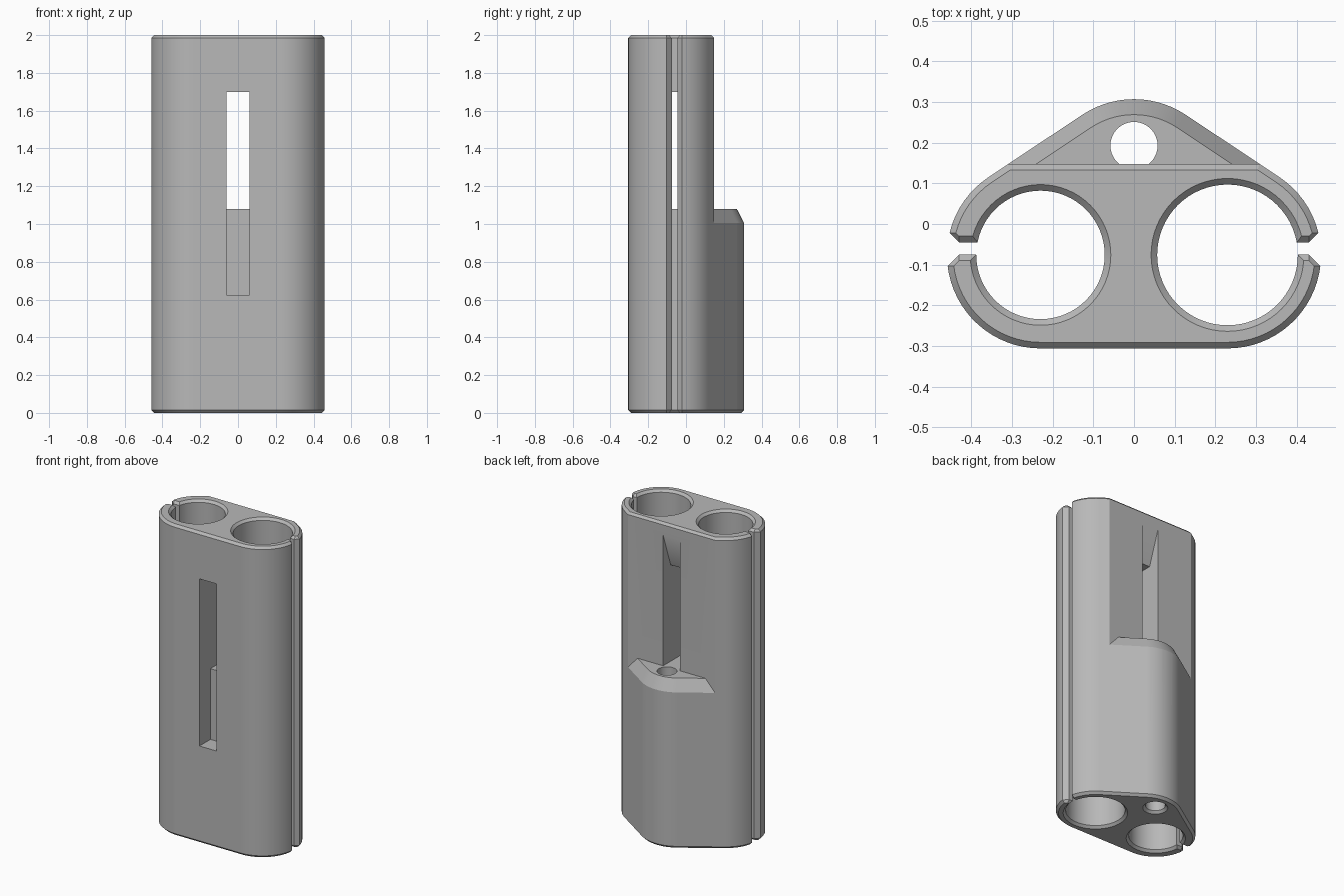
import bpy, bmesh
from math import sin, cos, pi, atan2

cube = bpy.data.objects.get("Cube")
if cube:
    bpy.data.objects.remove(cube)

HEIGHT, CHAMFER, R = 2.0, 0.015, 0.23
SIDE_X, SIDE_Y, BACK_Y = 0.23, -0.076, 0.077   # centres of the rounded corners
BACK_FLAT, LEDGE = 0.147, 1.08


def loft(name, rings):
    """Closed solid through rings of equal point count, listed bottom to top."""
    bm = bmesh.new()
    loops = [[bm.verts.new(p) for p in ring] for ring in rings]
    bm.faces.new(loops[0][::-1])
    bm.faces.new(loops[-1])
    n = len(loops[0])
    for a, b in zip(loops, loops[1:]):
        for i in range(n):
            j = (i + 1) % n
            bm.faces.new((a[i], a[j], b[j], b[i]))
    bmesh.ops.recalc_face_normals(bm, faces=bm.faces)
    mesh = bpy.data.meshes.new(name)
    bm.to_mesh(mesh)
    bm.free()
    ob = bpy.data.objects.new(name, mesh)
    bpy.context.collection.objects.link(ob)
    return ob


def arc(cx, cy, r, start, end, steps):
    angles = [start + (end - start) * i / steps for i in range(steps + 1)]
    return [(cx + r * cos(a), cy + r * sin(a)) for a in angles]


def outline(r, z):
    """Rounded triangle wrapped round three equal circles."""
    tilt = pi / 2 - atan2(BACK_Y - SIDE_Y, SIDE_X)
    pts = arc(SIDE_X, SIDE_Y, r, -pi / 2, tilt, 28)
    pts += arc(0, BACK_Y, r, tilt, pi - tilt, 14)
    pts += arc(-SIDE_X, SIDE_Y, r, pi - tilt, 1.5 * pi, 28)
    return [(x, y, z) for x, y in pts]


def extrude_x(name, profile, x0, x1):
    return loft(name, [[(x, y, z) for y, z in profile] for x in (x0, x1)])


def box(name, x0, x1, y0, y1, z0, z1):
    return extrude_x(name, [(y0, z0), (y1, z0), (y1, z1), (y0, z1)], x0, x1)


def bore(name, x, y, r, z_top, flare_top=True):
    """Round cutter that flares at the ends to chamfer the hole rim."""
    e = 0.02
    steps = [(-e, r + CHAMFER + e), (CHAMFER, r)]
    if flare_top:
        steps += [(z_top - CHAMFER, r), (z_top + e, r + CHAMFER + e)]
    else:
        steps += [(z_top, r)]
    return loft(name, [[(px, py, z) for px, py in arc(x, y, rr, 0, 2 * pi, 64)[:-1]]
                       for z, rr in steps])


def side_gap(name, side):
    """Slit cutter with a flared mouth, widened at both ends."""
    e, y = 0.02, -0.06
    rings = []
    for z, grow in ((-e, CHAMFER + e), (CHAMFER, 0),
                    (HEIGHT - CHAMFER, 0), (HEIGHT + e, CHAMFER + e)):
        w = 0.015 + grow
        half = [(0.3, w), (0.43, w), (0.5, w + 0.07)]
        pts = [(x, -h) for x, h in half] + [(x, h) for x, h in half[::-1]]
        rings.append([(side * x, y + h, z) for x, h in pts])
    return loft(name, rings)


def cut(target, cutter):
    mod = target.modifiers.new("cut", 'BOOLEAN')
    mod.operation, mod.solver, mod.object = 'DIFFERENCE', 'EXACT', cutter
    bpy.context.view_layer.objects.active = target
    bpy.ops.object.modifier_apply(modifier=mod.name)
    bpy.data.objects.remove(cutter)


# Main body with chamfered rims
body = loft("holder_body", [outline(R - CHAMFER, 0), outline(R, CHAMFER),
                            outline(R, HEIGHT - CHAMFER), outline(R - CHAMFER, HEIGHT)])

# Flat upper back, leaving the sloped ledge of the screw boss
relief = box("back_relief", -0.7, 0.7, BACK_FLAT, 0.6, 0.95, 2.2)
cut(relief, loft("boss_top", [outline(0.283, 0.9), outline(0.192, LEDGE)]))
cut(body, relief)
cut(body, extrude_x("back_chamfer", [(0.123, 2.01), (0.2, 1.933), (0.2, 2.01)], -0.6, 0.6))

# Two tube bores, the screw hole and the side slits
cut(body, bore("small_bore", -SIDE_X, SIDE_Y, 0.158, HEIGHT))
cut(body, bore("large_bore", SIDE_X, SIDE_Y, 0.173, HEIGHT))
cut(body, bore("screw_hole", 0, 0.193, 0.058, LEDGE + 0.01, False))
for side in (-1, 1):
    cut(body, side_gap("side_gap", side))

# Front slot: shallow below the ledge, through above, ramped at the upper back
slot = [(-0.4, 0.625), (-0.195, 0.625), (-0.195, LEDGE), (0.15, LEDGE),
        (0.15, 1.929), (0.07, 1.7), (-0.4, 1.7)]
cut(body, extrude_x("front_slot", slot, -0.06, 0.06))
cut(body, box("wall_window", -0.12, 0.12, -0.11, -0.04, LEDGE, 1.7))

# Colour and shading
grey = bpy.data.materials.new("mid_grey")
grey.use_nodes = True
colour = (0.48, 0.48, 0.48, 1)
grey.diffuse_color = colour
grey.node_tree.nodes["Principled BSDF"].inputs["Base Color"].default_value = colour
body.data.materials.clear()
body.data.materials.append(grey)

bpy.ops.object.select_all(action='DESELECT')
body.select_set(True)
bpy.context.view_layer.objects.active = body
bpy.ops.object.shade_smooth_by_angle(angle=0.4)
weighted = body.modifiers.new("even_shading", 'WEIGHTED_NORMAL')
weighted.keep_sharp = True
